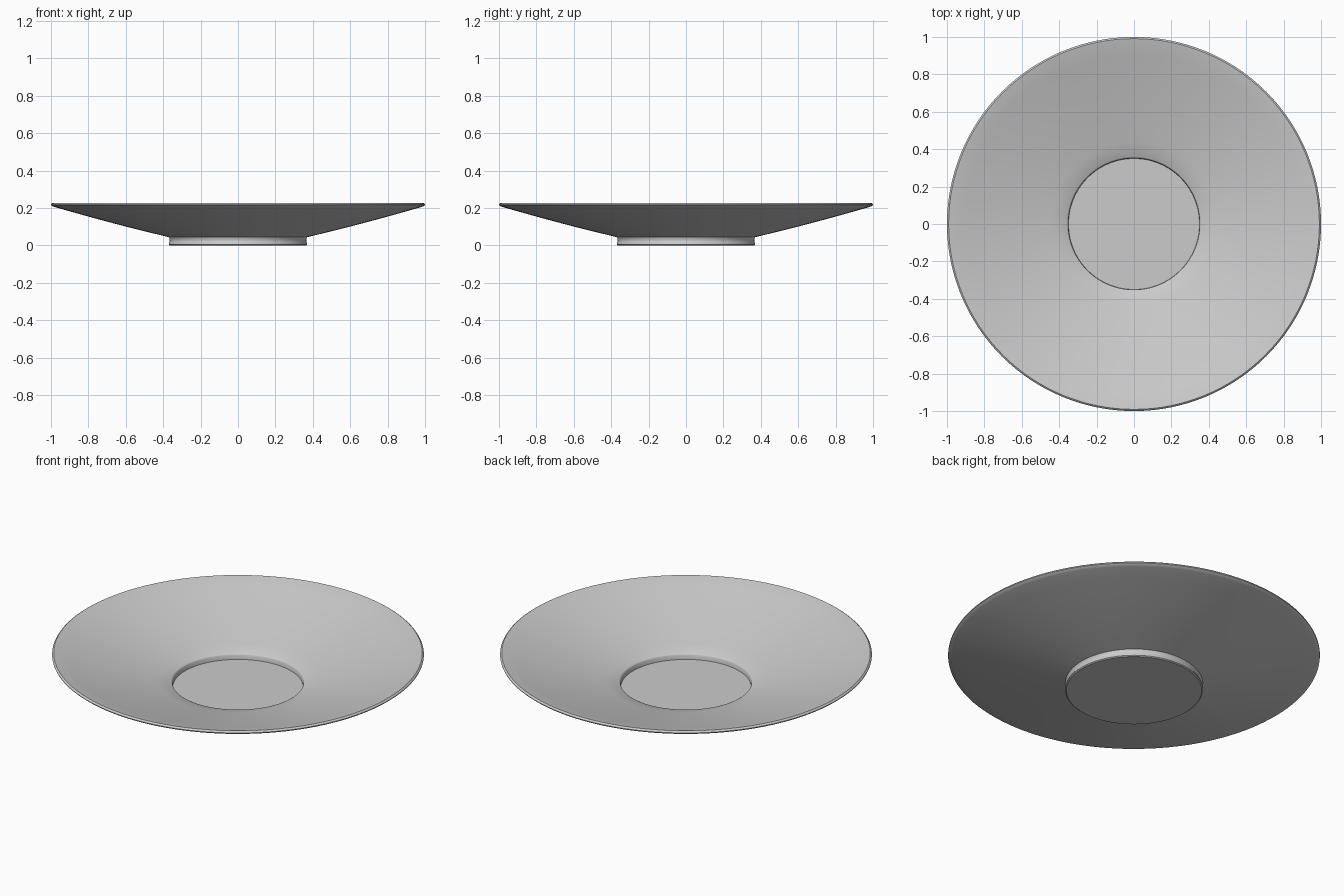
import bpy, bmesh, math

cube = bpy.data.objects.get("Cube")
if cube:
    bpy.data.objects.remove(cube, do_unlink=True)


def slope(start, end, sag, steps=8):
    """Gently sagging line between two profile points."""
    points = []
    for i in range(steps + 1):
        t = i / steps
        r = start[0] + (end[0] - start[0]) * t
        z = start[1] + (end[1] - start[1]) * t - sag * math.sin(math.pi * t)
        points.append((r, z))
    return points


def lathe(name, profile, segments=128):
    """Spin a radius/height profile around z into a closed body."""
    bm = bmesh.new()
    verts = [bm.verts.new((r, 0, z)) for r, z in profile]
    edges = [bm.edges.new(pair) for pair in zip(verts, verts[1:])]
    bmesh.ops.spin(bm, geom=verts + edges, cent=(0, 0, 0), axis=(0, 0, 1),
                   angle=math.tau, steps=segments)
    bmesh.ops.remove_doubles(bm, verts=bm.verts, dist=0.0002)
    bmesh.ops.recalc_face_normals(bm, faces=bm.faces)
    mesh = bpy.data.meshes.new(name)
    bm.to_mesh(mesh)
    bm.free()
    obj = bpy.data.objects.new(name, mesh)
    bpy.context.collection.objects.link(obj)
    return obj


# Foot ring with a slight waist and flat base
foot = [(0, 0), (0.364, 0), (0.37, 0.005), (0.37, 0.011),
        (0.366, 0.018), (0.365, 0.028), (0.367, 0.038)]
# Underside of the flared plate
underside = slope((0.37, 0.044), (0.98, 0.205), 0.004)
# Rounded lip
lip = [(0.993, 0.21), (0.999, 0.215), (1.0, 0.219), (0.997, 0.224), (0.991, 0.228)]
# Upper surface running down to the well
upper = slope((0.985, 0.227), (0.36, 0.059), 0.004)
# Recessed cup well
well = [(0.355, 0.056), (0.352, 0.051), (0.35, 0.026), (0, 0.026)]

saucer = lathe("saucer", foot + underside + lip + upper + well)
bpy.ops.object.select_all(action='DESELECT')
saucer.select_set(True)
bpy.context.view_layer.objects.active = saucer
bpy.ops.object.shade_smooth_by_angle(angle=math.radians(35))
